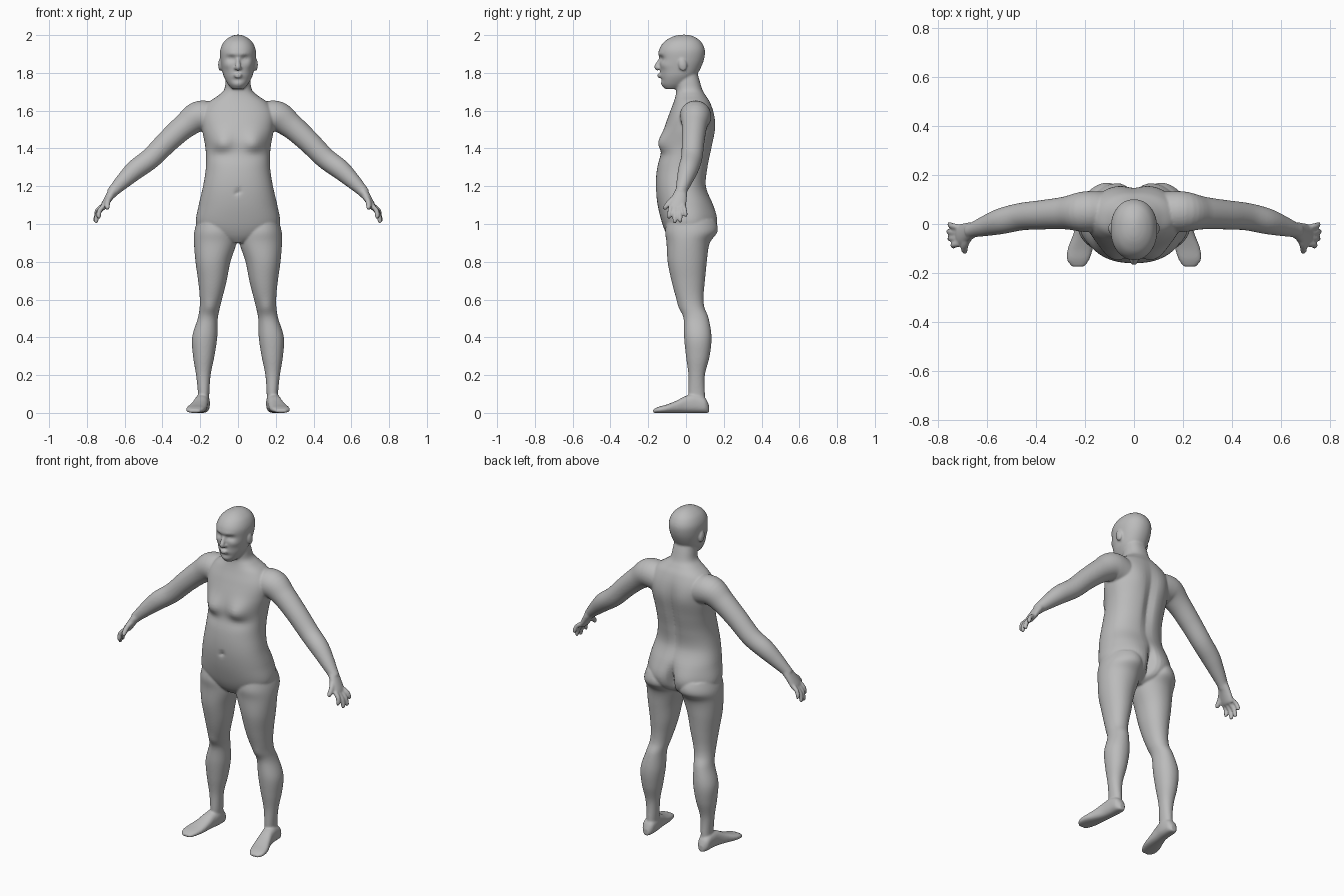
import bpy, bmesh, math
from mathutils import Vector, Matrix

cube = bpy.data.objects.get("Cube")
if cube:
    bpy.data.objects.remove(cube, do_unlink=True)

bm = bmesh.new()
X, Y, Z = Vector((1, 0, 0)), Vector((0, 1, 0)), Vector((0, 0, 1))


def resample(rows, steps=6):
    """Smooth curve through rows of numbers."""
    out = []
    for i in range(len(rows) - 1):
        a, b, c, d = (rows[max(0, min(len(rows) - 1, i + k))] for k in (-1, 0, 1, 2))
        for s in range(steps):
            t = s / steps
            out.append([q + 0.5 * t * (r - p + t * (2 * p - 5 * q + 4 * r - w + t * (3 * (q - r) + w - p)))
                        for p, q, r, w in zip(a, b, c, d)])
    return out + [list(rows[-1])]


def loft(sections, power=2.0, sides=64):
    """Skin closed rings given as (centre, u axis, v axis)."""
    def curve(t):
        return math.copysign(abs(t) ** (2 / power), t)
    rings = []
    for c, u, v in sections:
        angles = [2 * math.pi * k / sides for k in range(sides)]
        rings.append([bm.verts.new(c + u * curve(math.cos(a)) + v * curve(math.sin(a))) for a in angles])
    for r0, r1 in zip(rings, rings[1:]):
        for k in range(sides):
            n = (k + 1) % sides
            bm.faces.new((r0[k], r0[n], r1[n], r1[k]))
    bm.faces.new(rings[0][::-1])
    bm.faces.new(rings[-1])
    return [v for ring in rings for v in ring]


def stack(rows, power=2.0):
    """Horizontal rings: z, left edge, right edge, front, back."""
    return loft([(Vector(((a + b) / 2, (f + k) / 2, z)), X * (b - a) / 2, Y * (k - f) / 2)
                 for z, a, b, f, k in resample(rows)], power)


def tube(rows, ref=Y, sides=32):
    """Path of x, y, z, radius (and radius along ref)."""
    rows = resample(rows)
    pts = [Vector(r[:3]) for r in rows]
    sections = []
    for i, r in enumerate(rows):
        d = (pts[min(i + 1, len(pts) - 1)] - pts[max(i - 1, 0)]).normalized()
        v = (ref - d * ref.dot(d)).normalized()
        sections.append((pts[i], d.cross(v) * r[3], v * r[-1]))
    return loft(sections, sides=sides)


def ball(centre, radii, tilt=0.0):
    m = Matrix.Translation(centre) @ Matrix.Rotation(tilt, 4, 'X') @ Matrix.Diagonal((*radii, 1))
    bmesh.ops.create_uvsphere(bm, u_segments=24, v_segments=16, radius=1, matrix=m)


def bump(verts, centre, radii, offset):
    """Push a soft swelling or hollow into a surface, on both sides."""
    for s in ((1, -1) if centre[0] else (1,)):
        for v in verts:
            d = [(v.co[0] * s - centre[0]) / radii[0]] + [(v.co[i] - centre[i]) / radii[i] for i in (1, 2)]
            w = math.exp(-sum(t * t for t in d))
            v.co += Vector((offset[0] * s, offset[1], offset[2])) * w


# Left leg
leg = stack([
    (0.03, .155, .215, .02, .105), (0.10, .152, .212, .013, .10), (0.20, .145, .222, .013, .10),
    (0.30, .125, .238, 0, .125), (0.40, .11, .243, -.01, .135), (0.50, .107, .213, -.012, .12),
    (0.56, .095, .203, -.03, .097), (0.62, .08, .203, -.055, .093), (0.70, .06, .211, -.077, .10),
    (0.80, .04, .225, -.097, .11), (0.90, .008, .233, -.103, .122), (0.96, .01, .231, -.11, .15),
    (1.02, .03, .215, -.10, .13)], 2.1)
bump(leg, (.15, -.03, .56), (.035, .05, .04), (0, -.01, 0))

# Left foot
foot = [(.122, .185, .015, .04), (.10, .187, .034, .08), (.05, .188, .039, .10), (0, .195, .039, .09),
        (-.05, .206, .045, .065), (-.10, .219, .051, .045), (-.145, .228, .046, .032), (-.175, .228, .025, .018)]
loft([(Vector((x, y, top / 2)), X * w, Z * top / 2) for y, x, w, top in resample(foot)], 2.5)

# Left arm
tube([(.10, .05, 1.55, .08), (.20, .05, 1.57, .083), (.28, .045, 1.52, .067), (.37, .038, 1.44, .06),
      (.46, .03, 1.35, .056), (.54, .012, 1.29, .053), (.60, -.006, 1.235, .043),
      (.65, -.022, 1.185, .032), (.672, -.03, 1.16, .028)], sides=48)

# Left palm
tube([(.655, -.023, 1.18, .029, .03), (.68, -.033, 1.145, .022, .039),
      (.71, -.045, 1.095, .018, .044), (.718, -.047, 1.08, .012, .038)])

# Left fingers and thumb: root, tip, radius
for root, tip, r in (((.712, -.08, 1.095), (.74, -.09, 1.03), .013),
                     ((.714, -.058, 1.09), (.755, -.06, 1.005), .013),
                     ((.714, -.035, 1.09), (.76, -.03, 1.01), .013),
                     ((.712, -.014, 1.1), (.757, 0, 1.04), .012),
                     ((.665, -.042, 1.155), (.695, -.117, 1.08), .015)):
    a, b = Vector(root), Vector(tip)
    mid = a.lerp(b, 0.5) + Vector((.008, 0, .006))
    tube([(*a, r), (*mid, r), (*a.lerp(b, 0.92), r * 0.85), (*b, r * 0.35)], sides=16)

# Left ear and eye
ball((.094, -.018, 1.843), (.011, .022, .034), 0.2)
ball((.036, -.108, 1.876), (.016, .016, .012))

# Mirror the left side to the right
copy = bmesh.ops.duplicate(bm, geom=bm.verts[:] + bm.edges[:] + bm.faces[:])["geom"]
bmesh.ops.scale(bm, vec=(-1, 1, 1), verts=[g for g in copy if isinstance(g, bmesh.types.BMVert)])

# Torso and neck: height, half width, front, back
torso = stack([(z, -w, w, f, k) for z, w, f, k in (
    (.90, .05, -.07, .06), (.94, .17, -.10, .125), (1.0, .222, -.125, .145), (1.1, .208, -.15, .14),
    (1.2, .185, -.16, .108), (1.3, .17, -.152, .118), (1.4, .172, -.125, .138), (1.5, .19, -.115, .152),
    (1.58, .195, -.09, .148), (1.64, .16, -.067, .13), (1.68, .105, -.055, .105),
    (1.71, .074, -.052, .087), (1.76, .065, -.055, .072), (1.80, .06, -.05, .06))], 2.3)
bump(torso, (.085, -.12, 1.435), (.065, .08, .055), (0, -.036, -.006))
bump(torso, (.09, -.11, 1.37), (.06, .08, .03), (0, .008, 0))
bump(torso, (0, -.16, 1.17), (.014, .04, .014), (0, .012, 0))
bump(torso, (0, .14, 1.36), (.028, .08, .18), (0, -.02, 0))
bump(torso, (.09, .15, 1.52), (.06, .06, .08), (0, .008, 0))

# Buttocks, with the cleft between them
seat = [v for v in bm.verts if 0.75 < v.co.z < 1.25 and abs(v.co.x) < 0.3]
bump(seat, (.095, .14, 1.01), (.085, .08, .085), (0, .026, 0))
bump(seat, (0, .16, .99), (.022, .09, .085), (0, -.05, 0))

# Head
head = stack([(z, -w, w, f, k) for z, w, f, k in (
    (1.715, .03, -.11, -.03), (1.74, .053, -.126, .01), (1.78, .075, -.134, .05),
    (1.82, .085, -.137, .075), (1.87, .093, -.142, .095), (1.92, .094, -.143, .10),
    (1.96, .078, -.12, .083), (1.985, .052, -.085, .055), (1.998, .025, -.05, .025), (2.002, .008, -.02, 0))], 2.15)
bump(head, (.036, -.135, 1.876), (.024, .05, .015), (0, .015, 0))
bump(head, (.03, -.14, 1.9), (.03, .05, .01), (0, -.005, 0))
bump(head, (.055, -.11, 1.84), (.025, .05, .02), (.003, -.005, 0))
bump(head, (0, -.14, 1.784), (.026, .05, .012), (0, -.009, 0))
bump(head, (0, -.135, 1.763), (.03, .05, .008), (0, .005, 0))
bump(head, (0, -.13, 1.738), (.03, .05, .016), (0, -.006, 0))

# Nose and lips
tube([(0, -.131, 1.882, .009), (0, -.144, 1.855, .011), (0, -.153, 1.832, .015), (0, -.142, 1.819, .012)], X)
for s in (1, -1):
    ball((s * .012, -.142, 1.826), (.009, .012, .008))
ball((0, -.143, 1.791), (.022, .009, .006))
ball((0, -.142, 1.779), (.019, .009, .006))

# Fuse all parts into one smooth skin
bmesh.ops.recalc_face_normals(bm, faces=bm.faces[:])
mesh = bpy.data.meshes.new("body")
bm.to_mesh(mesh)
bm.free()
body = bpy.data.objects.new("body", mesh)
bpy.context.collection.objects.link(body)
remesh = body.modifiers.new("fuse", 'REMESH')
remesh.mode = 'VOXEL'
remesh.voxel_size = 0.0055
soften = body.modifiers.new("soften", 'SMOOTH')
soften.factor = 0.5
soften.iterations = 6
bpy.context.view_layer.objects.active = body
body.select_set(True)
for name in ("fuse", "soften"):
    bpy.ops.object.modifier_apply(modifier=name)
bpy.ops.object.shade_smooth()

# Grey skin
skin = bpy.data.materials.new("plain_grey")
skin.use_nodes = True
color = (0.5, 0.5, 0.5, 1)
skin.diffuse_color = color
skin.node_tree.nodes["Principled BSDF"].inputs["Base Color"].default_value = color
body.data.materials.clear()
body.data.materials.append(skin)
